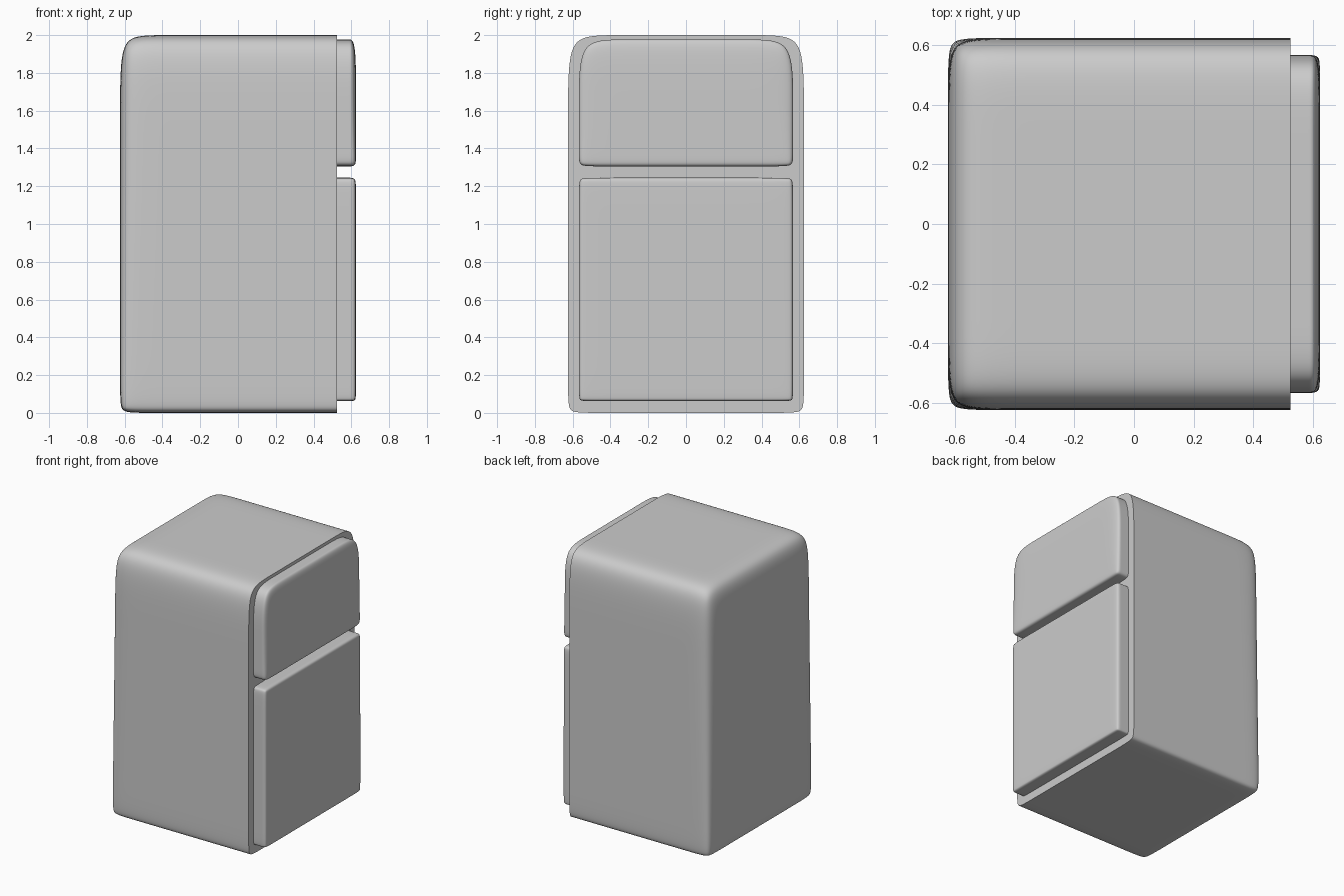
import bpy, bmesh

if "Cube" in bpy.data.objects:
    bpy.data.objects.remove(bpy.data.objects["Cube"])


def soft_box(name, xs, half_y, zs, y_low, y_high, hard_x, x_low=None):
    """Box cage with support loops, subdivided; the outline in plane hard_x stays sharp.
    y_low / y_high: how far the side support loops sit from the sides, below and above.
    x_low: optional replacement for xs[1] on the lower loops."""
    bm = bmesh.new()
    n = 4
    verts = {}
    for i in range(n):
        for j in range(n):
            for k in range(n):
                if not {i, j, k} & {0, n - 1}:
                    continue
                inset = y_low if k < 2 else y_high
                y = (-half_y, -half_y + inset, half_y - inset, half_y)[j]
                x = x_low if (x_low is not None and i == 1 and k < 2) else xs[i]
                verts[i, j, k] = bm.verts.new((x, y, zs[k]))
    # skin the six sides
    for axis in range(3):
        for side in (0, n - 1):
            for a in range(n - 1):
                for b in range(n - 1):
                    quad = []
                    for da, db in ((0, 0), (1, 0), (1, 1), (0, 1)):
                        key = [a + da, b + db]
                        key.insert(axis, side)
                        quad.append(verts[tuple(key)])
                    bm.faces.new(quad)
    bmesh.ops.recalc_face_normals(bm, faces=bm.faces)
    # hard outline where the part is cut flat
    crease = bm.edges.layers.float.new("crease_edge")
    for e in bm.edges:
        if all(abs(v.co.x - hard_x) < 1e-5 for v in e.verts) and e.calc_face_angle(0) > 1:
            e[crease] = 1.0
    mesh = bpy.data.meshes.new(name)
    bm.to_mesh(mesh)
    bm.free()
    ob = bpy.data.objects.new(name, mesh)
    bpy.context.collection.objects.link(ob)
    sub = ob.modifiers.new("Subdivision", 'SUBSURF')
    sub.levels = sub.render_levels = 4
    # apply the subdivision, then smooth by angle
    bpy.ops.object.select_all(action='DESELECT')
    ob.select_set(True)
    bpy.context.view_layer.objects.active = ob
    bpy.ops.object.modifier_apply(modifier="Subdivision")
    bpy.ops.object.shade_smooth_by_angle(angle=0.7)
    return ob


# cabinet: rounded behind, flat at the door side
soft_box("cabinet", (-0.625, -0.46, 0.38, 0.525), 0.625, (0, 0.09, 1.65, 2.0),
         0.10, 0.20, 0.525, x_low=-0.52)

# doors: flat against the cabinet, soft on the outside
door_x = (0.523, 0.55, 0.585, 0.625)
soft_box("freezer_door", door_x, 0.567, (1.305, 1.36, 1.65, 1.977), 0.08, 0.2, 0.523)
soft_box("main_door", door_x, 0.567, (0.062, 0.10, 1.19, 1.245), 0.05, 0.06, 0.523)
